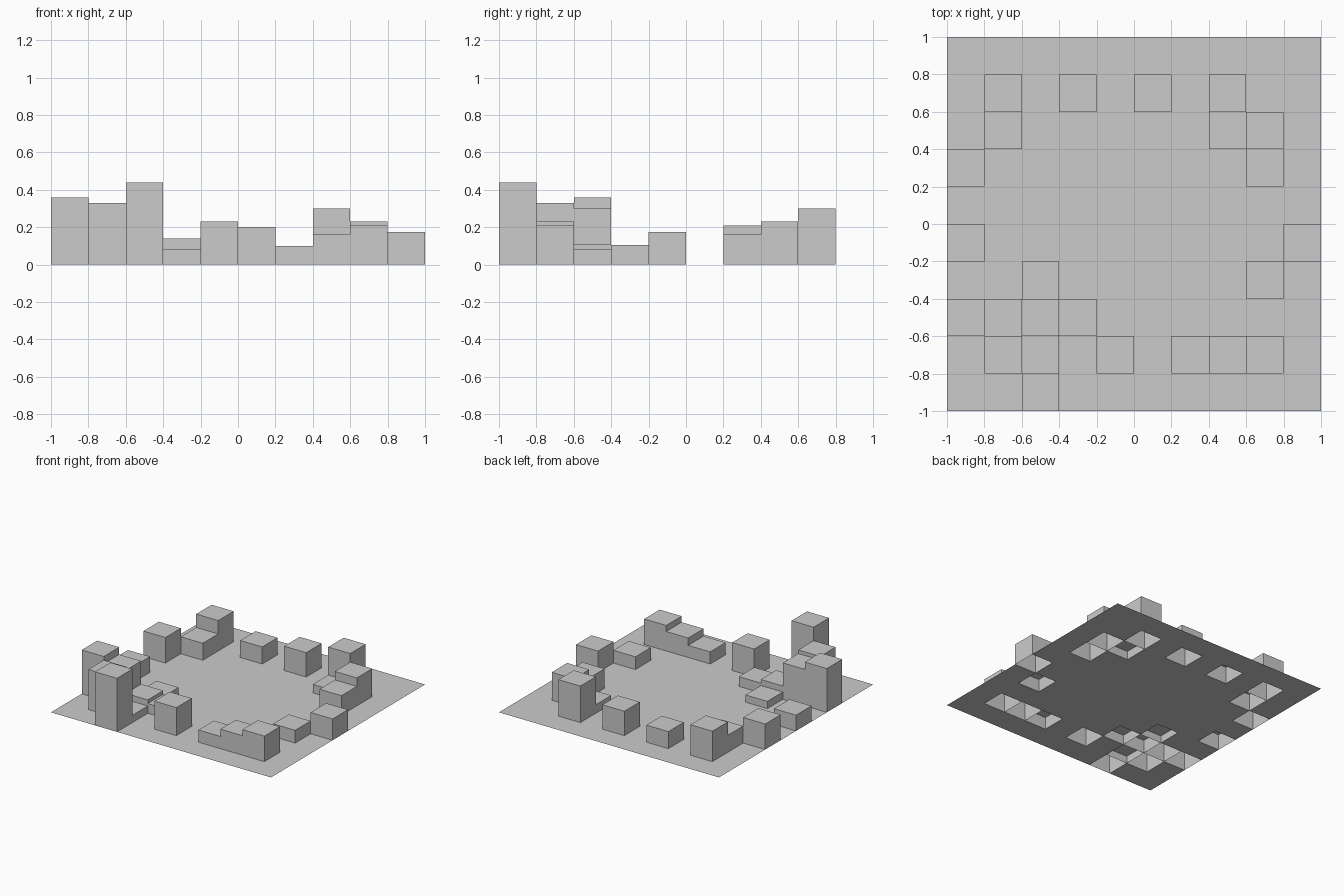
import bpy, bmesh
from mathutils import Vector

if "Cube" in bpy.data.objects:
    bpy.data.objects.remove(bpy.data.objects["Cube"])

N, CELL = 10, 0.2

# Raised cells: (column from left, row from front) -> height
HEIGHTS = {
    (2, 0): 0.44,
    (1, 1): 0.33, (2, 1): 0.06, (4, 1): 0.23, (6, 1): 0.10, (7, 1): 0.16, (8, 1): 0.21,
    (0, 2): 0.36, (1, 2): 0.30, (2, 2): 0.11, (3, 2): 0.08,
    (2, 3): 0.06, (8, 3): 0.105,
    (0, 4): 0.13, (9, 4): 0.175,
    (0, 6): 0.21, (8, 6): 0.16,
    (1, 7): 0.14, (7, 7): 0.07, (8, 7): 0.23,
    (1, 8): 0.25, (3, 8): 0.14, (5, 8): 0.20, (7, 8): 0.30,
}

# Flat gridded sheet
bm = bmesh.new()
bmesh.ops.create_grid(bm, x_segments=N, y_segments=N, size=1)


def cell_of(face):
    c = face.calc_center_median()
    return int((c.x + 1) // CELL), int((c.y + 1) // CELL)


# Push each chosen cell up into a block, hollow underneath
picked = [f for f in bm.faces if cell_of(f) in HEIGHTS]
raised = bmesh.ops.extrude_discrete_faces(bm, faces=picked)["faces"]
for face in raised:
    lift = Vector((0, 0, HEIGHTS[cell_of(face)]))
    bmesh.ops.translate(bm, verts=face.verts, vec=lift)

mesh = bpy.data.meshes.new("block_field")
bm.to_mesh(mesh)
bm.free()
bpy.context.collection.objects.link(bpy.data.objects.new("block_field", mesh))
